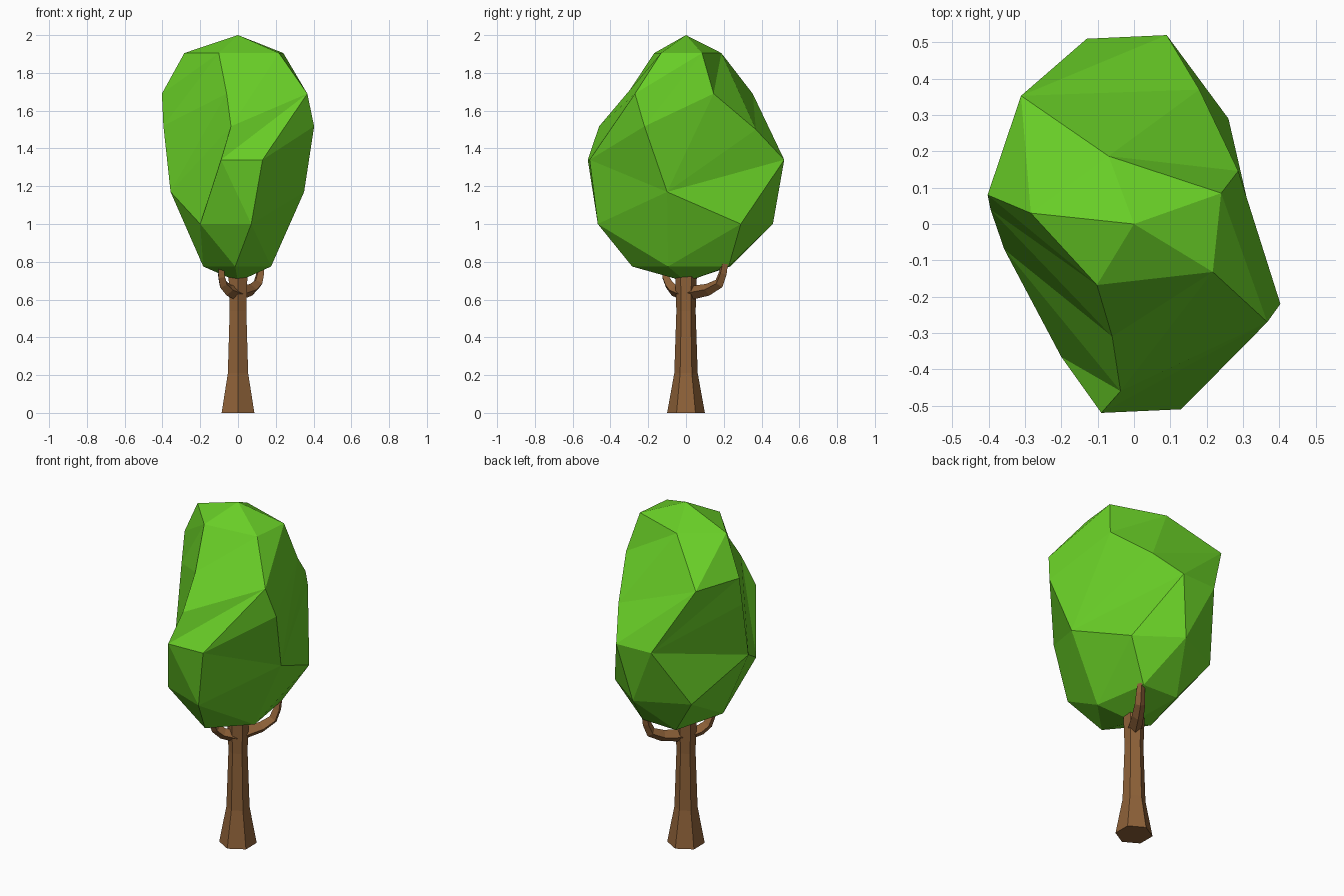
import bpy, bmesh, math

if "Cube" in bpy.data.objects:
    bpy.data.objects.remove(bpy.data.objects["Cube"])


def material(name, rgb):
    m = bpy.data.materials.new(name)
    m.diffuse_color = (*rgb, 1)
    m.use_nodes = True
    m.node_tree.nodes["Principled BSDF"].inputs["Base Color"].default_value = m.diffuse_color
    return m


def add_mesh(name, bm, mat):
    bmesh.ops.recalc_face_normals(bm, faces=bm.faces[:])
    me = bpy.data.meshes.new(name)
    bm.to_mesh(me)
    bm.free()
    me.materials.append(mat)
    ob = bpy.data.objects.new(name, me)
    bpy.context.collection.objects.link(ob)
    return ob


def strip(bm, a, b, steps):
    """Join two closed rings with triangles; each step moves on along a or b."""
    i = j = 0
    for s in steps:
        u, v = a[i % len(a)], b[j % len(b)]
        if s == "a":
            i += 1
            bm.faces.new((u, a[i % len(a)], v))
        else:
            j += 1
            bm.faces.new((u, b[j % len(b)], v))


def fan(bm, tip, ring):
    for k in range(len(ring)):
        bm.faces.new((tip, ring[k], ring[(k + 1) % len(ring)]))


bark = material("bark", (0.27, 0.12, 0.04))
leaf = material("leaf", (0.14, 0.62, 0.02))

# Crown: stack of twisted rings, from the top down
T = [(.24, .085, 1.905), (-.07, .187, 1.905), (-.284, .03, 1.905),
     (-.102, -.168, 1.905), (.217, -.132, 1.905)]
U = [(.367, -.27, 1.69), (.403, -.22, 1.517), (.287, .146, 1.69),
     (.18, .37, 1.50), (-.311, .353, 1.69), (-.403, .08, 1.69),
     (-.395, .04, 1.52), (-.06, -.31, 1.69), (-.037, -.46, 1.517)]
M = [(.13, -.51, 1.34), (.35, -.10, 1.17), (.09, .52, 1.34),
     (-.13, .51, 1.34), (-.357, -.07, 1.17), (-.09, -.52, 1.34)]
Q = [(.07, -.467, 1.0), (.26, .29, 1.0), (.024, .46, 1.0),
     (-.26, .32, 1.0), (-.20, -.366, 1.0)]
R = [(-.015, -.285, .775), (.175, -.095, .775), (.123, .226, .775),
     (-.099, .235, .775), (-.184, -.081, .775)]
bm = bmesh.new()
T, U, M, Q, R = [[bm.verts.new(p) for p in ring] for ring in (T, U, M, Q, R)]
fan(bm, bm.verts.new((0, 0, 2)), T)
strip(bm, T, U, "bbabbababbabba")
strip(bm, U, M, "abaababaabaabab")
strip(bm, M, Q, "abababababa")
strip(bm, Q, R, "bababababa")
fan(bm, bm.verts.new((0, 0, .695)), R)
# turn three edges so the diagonals run the right way
bmesh.ops.recalc_face_normals(bm, faces=bm.faces[:])
for a, b in ((Q[0], Q[1]), (Q[3], Q[4]), (M[4], M[5])):
    edge = next(e for e in a.link_edges if e.other_vert(a) is b)
    bmesh.ops.rotate_edges(bm, edges=[edge], use_ccw=True)
add_mesh("crown", bm, leaf)

# Trunk: flared six-sided column
bm = bmesh.new()
rings = []
for r, z in ((.10, 0), (.062, .21), (.051, .54), (.058, .74)):
    rings.append([bm.verts.new((r * math.sin(k * math.pi / 3),
                                r * math.cos(k * math.pi / 3), z)) for k in range(6)])
for lo, hi in zip(rings, rings[1:]):
    for k in range(6):
        n = (k + 1) % 6
        bm.faces.new((lo[k], lo[n], hi[n], hi[k]))
bm.faces.new(rings[0])
bm.faces.new(rings[-1])
add_mesh("trunk", bm, bark)


# Branches: bent four-sided limbs rising into the crown
def branch(name, path):
    cu = bpy.data.curves.new(name, "CURVE")
    cu.dimensions = "3D"
    cu.bevel_depth = .028
    cu.bevel_resolution = 0
    cu.use_fill_caps = True
    sp = cu.splines.new("POLY")
    sp.use_smooth = False
    sp.points.add(len(path) - 1)
    for k, (pt, p) in enumerate(zip(sp.points, path)):
        pt.co = (*p, 1)
        pt.radius = 1.3 - .15 * k
    cu.materials.append(bark)
    bpy.context.collection.objects.link(bpy.data.objects.new(name, cu))


branch("back_branch", [(.015, .025, .635), (.07, .115, .652),
                       (.105, .175, .685), (.118, .195, .74), (.122, .208, .81)])
branch("front_branch", [(0, -.015, .63), (-.05, -.065, .65),
                        (-.078, -.09, .68), (-.087, -.108, .72), (-.09, -.112, .80)])
